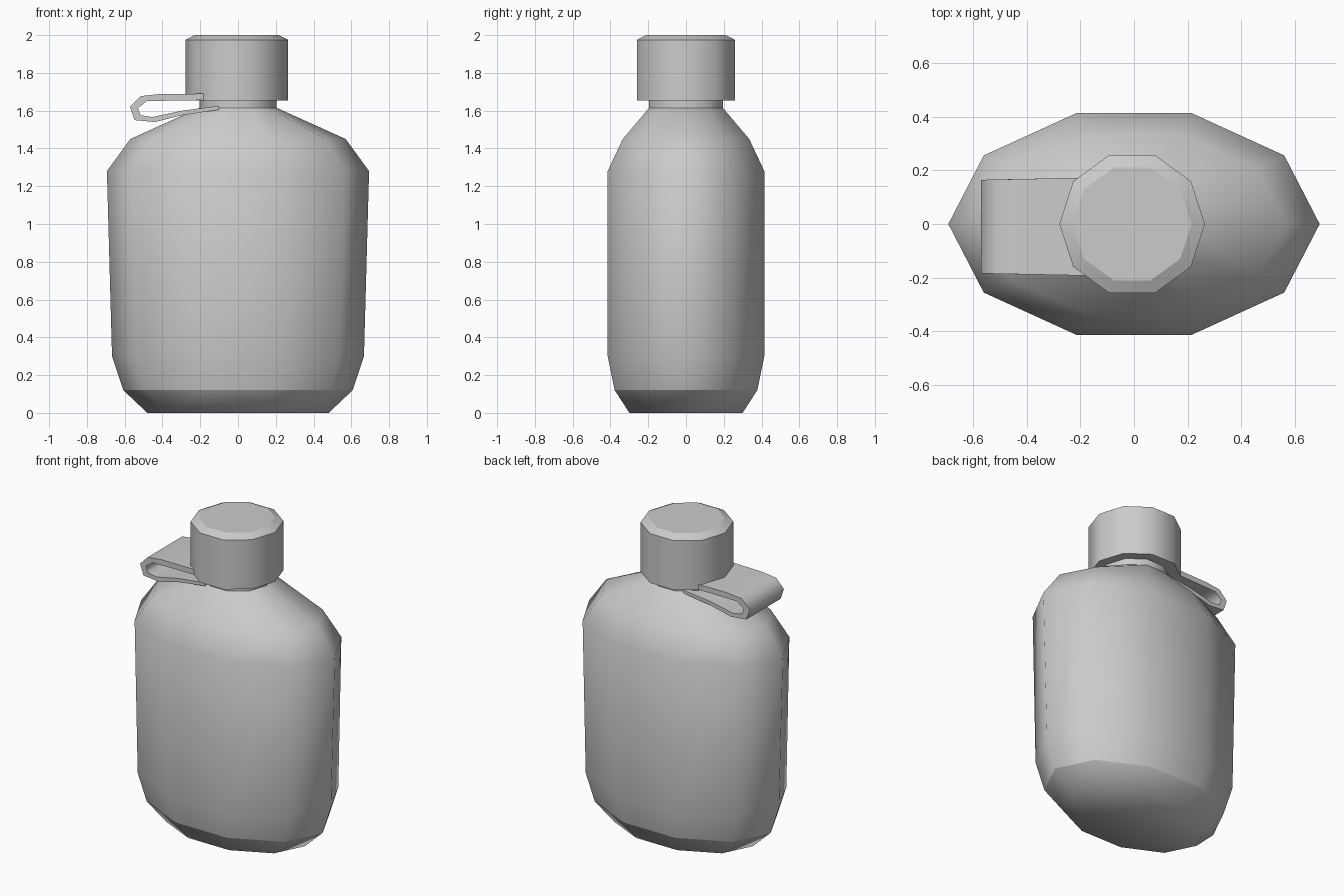
import bpy, bmesh
from math import cos, sin, tau

SIDES = 10

cube = bpy.data.objects.get("Cube")
if cube:
    bpy.data.objects.remove(cube)

grey = bpy.data.materials.new("plain grey")
grey.use_nodes = True
COLOUR = (0.6, 0.6, 0.6, 1)
grey.diffuse_color = COLOUR
grey.node_tree.nodes["Principled BSDF"].inputs["Base Color"].default_value = COLOUR


def finish(bm, name):
    bmesh.ops.recalc_face_normals(bm, faces=bm.faces)
    mesh = bpy.data.meshes.new(name)
    bm.to_mesh(mesh)
    bm.free()
    mesh.materials.append(grey)
    obj = bpy.data.objects.new(name, mesh)
    bpy.context.collection.objects.link(obj)
    return obj


def loft(name, rings, sharp=(), x=0.0):
    """Stack elliptical rings (z, x radius, y radius); rings in sharp keep a hard edge."""
    bm = bmesh.new()
    loops = []
    for z, rx, ry in rings:
        loops.append([bm.verts.new((x + rx * cos(tau * i / SIDES), ry * sin(tau * i / SIDES), z))
                      for i in range(SIDES)])
    for low, high in zip(loops, loops[1:]):
        for i in range(SIDES):
            j = (i + 1) % SIDES
            bm.faces.new((low[i], low[j], high[j], high[i]))
    bm.faces.new(loops[0][::-1])
    bm.faces.new(loops[-1])
    for face in bm.faces:
        face.smooth = True
    for k in sharp:
        for i in range(SIDES):
            bm.edges.get((loops[k][i], loops[k][(i + 1) % SIDES])).smooth = False
    return finish(bm, name)


# Flask body, with hard edges round the base and under the neck
loft("flask_body", [(0, 0.48, 0.315), (0.12, 0.607, 0.397), (0.3, 0.667, 0.436),
                    (1.28, 0.694, 0.436), (1.45, 0.57, 0.352), (1.615, 0.205, 0.205)],
     sharp=(1, 5))

# Neck and screw cap
loft("neck", [(1.6, 0.205, 0.205), (1.7, 0.205, 0.205)], sharp=(0, 1))
loft("cap", [(1.655, 0.272, 0.272), (1.975, 0.272, 0.272), (2.0, 0.222, 0.222)],
     sharp=(0, 1, 2), x=-0.007)

# Folded strap: outer and inner sides of the loop, swept across its width
outer = [(-0.17, 1.69), (-0.415, 1.688), (-0.516, 1.677), (-0.572, 1.62),
         (-0.548, 1.55), (-0.44, 1.54), (-0.294, 1.576), (-0.1, 1.605)]
inner = [(-0.17, 1.656), (-0.41, 1.652), (-0.484, 1.65), (-0.53, 1.613),
         (-0.516, 1.576), (-0.455, 1.566), (-0.295, 1.6), (-0.1, 1.625)]
bm = bmesh.new()
sections = []
for (xo, zo), (xi, zi) in zip(outer, inner):
    half = 0.175 + 0.02 * (xo + 0.57)
    sections.append([bm.verts.new(p) for p in (
        (xo, -0.01 - half, zo), (xo, -0.01 + half, zo),
        (xi, -0.01 + half, zi), (xi, -0.01 - half, zi))])
for a, b in zip(sections, sections[1:]):
    for i in range(4):
        j = (i + 1) % 4
        bm.faces.new((a[i], a[j], b[j], b[i])).smooth = True
    for i in range(4):
        bm.edges.get((a[i], b[i])).smooth = False
bm.faces.new(sections[0])
bm.faces.new(sections[-1][::-1])
finish(bm, "cap_strap")
